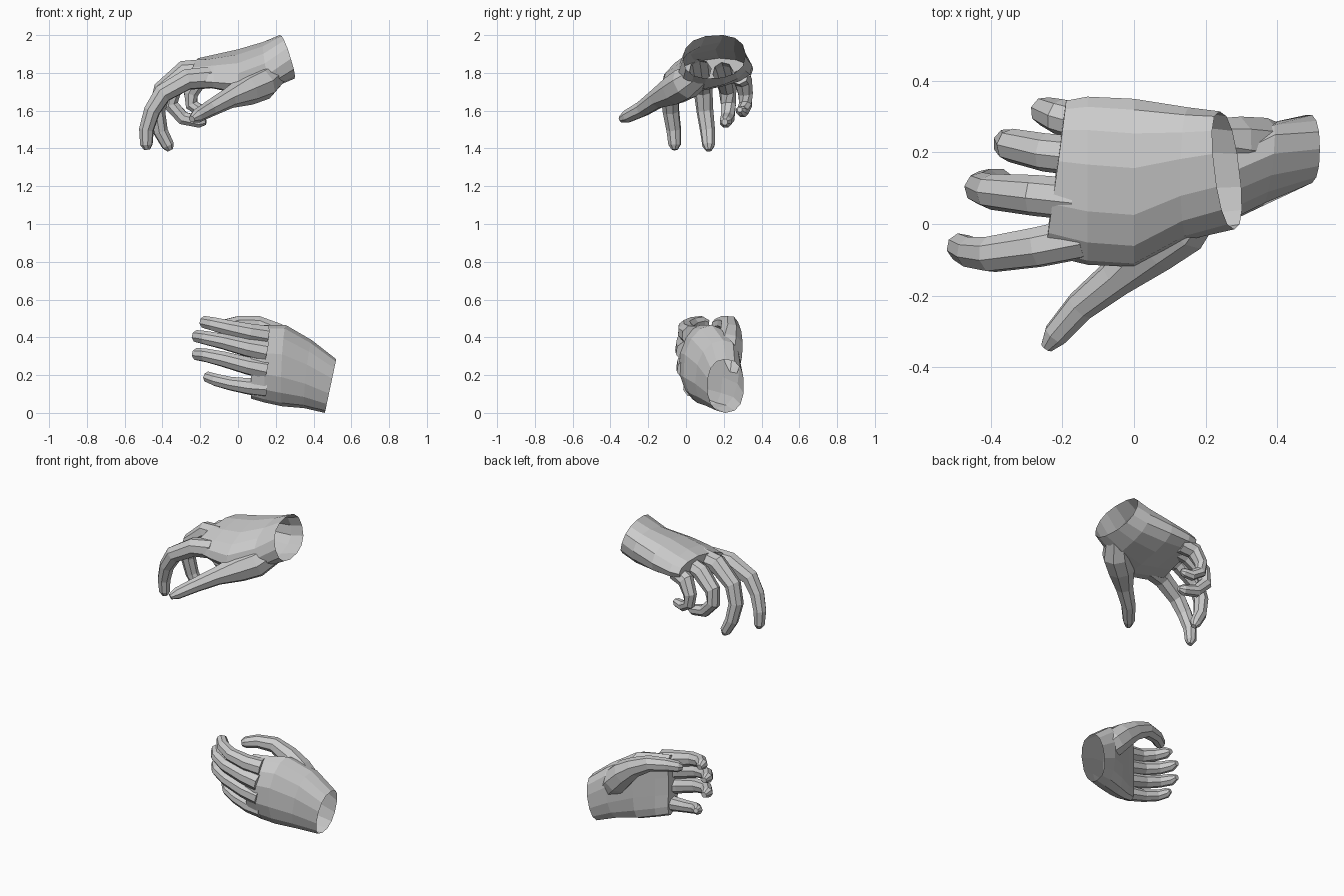
import bpy, bmesh, math
from mathutils import Vector


def make(name, rings):
    """Closed flat-shaded loft through a list of equal-sided rings."""
    bm = bmesh.new()
    loops = [[bm.verts.new(p) for p in r] for r in rings]
    n = len(loops[0])
    for a, b in zip(loops, loops[1:]):
        for i in range(n):
            j = (i + 1) % n
            bm.faces.new((a[i], a[j], b[j], b[i]))
    bm.faces.new(loops[0][::-1])
    bm.faces.new(loops[-1])
    bmesh.ops.recalc_face_normals(bm, faces=bm.faces)
    me = bpy.data.meshes.new(name)
    bm.to_mesh(me)
    bm.free()
    ob = bpy.data.objects.new(name, me)
    bpy.context.collection.objects.link(ob)
    return ob


def palm(name, sections, n=14):
    """Flattened sections: centre, width vector, back-of-hand vector, arch."""
    rings = []
    for c, u, v, arch in sections:
        c, u, v = Vector(c), Vector(u), Vector(v)
        ring = []
        for i in range(n):
            t = 2 * math.pi * i / n
            a = math.copysign(abs(math.cos(t)) ** 0.85, math.cos(t))
            b = math.copysign(abs(math.sin(t)) ** 0.85, math.sin(t))
            ring.append(c + u * a + v * (b - arch * a * a))
        rings.append(ring)
    return make(name, rings)


def finger(name, pts, n=8):
    """Tapered tube through (x, y, z, radius) points."""
    P = [Vector(p[:3]) for p in pts]
    rings, side = [], Vector((0.3, 0.5, 0.8))
    for k, p in enumerate(P):
        d = (P[min(k + 1, len(P) - 1)] - P[max(k - 1, 0)]).normalized()
        side = (side - d * side.dot(d)).normalized()
        up = d.cross(side)
        rings.append([p + pts[k][3] * (side * math.cos(2 * math.pi * i / n)
                                       + up * math.sin(2 * math.pi * i / n)) for i in range(n)])
    return make(name, rings)


def hand(name, sections, fingers):
    """Fuse palm and fingers, then open the wrist."""
    body = palm(name, sections)
    for i, f in enumerate(fingers):
        part = finger(name + "_finger", f)
        m = body.modifiers.new("join", 'BOOLEAN')
        m.operation, m.solver, m.object = 'UNION', 'EXACT', part
        dg = bpy.context.evaluated_depsgraph_get()
        me = bpy.data.meshes.new_from_object(body.evaluated_get(dg))
        body.modifiers.clear()
        body.data = me
        bpy.data.objects.remove(part)
    c, u, v, _ = sections[0]
    c, nrm = Vector(c), Vector(u).cross(Vector(v)).normalized()
    bm = bmesh.new()
    bm.from_mesh(body.data)
    cap = [f for f in bm.faces if all(abs((w.co - c).dot(nrm)) < 0.002 for w in f.verts)]
    bmesh.ops.delete(bm, geom=cap, context='FACES')
    bm.to_mesh(body.data)
    bm.free()
    return body


# Upper hand: back up, fingers drooping
hand("upper_hand", [
    ((0.26, 0.15, 1.885), (0.02, -0.165, -0.01), (-0.035, 0, 0.115), 0),
    ((0.15, 0.14, 1.84), (0, -0.185, -0.04), (-0.02, -0.01, 0.115), 0.1),
    ((0.0, 0.11, 1.815), (0, -0.235, -0.05), (0, -0.02, 0.1), 0.25),
    ((-0.13, 0.115, 1.815), (0, -0.235, -0.035), (0, -0.015, 0.075), 0.4),
    ((-0.22, 0.125, 1.815), (-0.03, -0.215, -0.03), (0, -0.01, 0.058), 0.5),
], [
    # thumb
    [(0.2, 0.08, 1.8, .07), (0.13, 0, 1.745, .09), (0.05, -0.06, 1.71, .083),
     (-0.05, -0.15, 1.665, .055), (-0.15, -0.23, 1.61, .044), (-0.22, -0.31, 1.57, .036),
     (-0.245, -0.345, 1.555, .018)],
    # index
    [(-0.15, -0.04, 1.775, .06), (-0.27, -0.065, 1.765, .058), (-0.40, -0.085, 1.69, .052),
     (-0.455, -0.08, 1.6, .045), (-0.485, -0.065, 1.5, .04), (-0.485, -0.06, 1.42, .034),
     (-0.48, -0.06, 1.393, .016)],
    # middle
    [(-0.17, 0.07, 1.815, .06), (-0.28, 0.08, 1.81, .058), (-0.4, 0.09, 1.71, .05),
     (-0.43, 0.1, 1.6, .045), (-0.41, 0.115, 1.49, .04), (-0.37, 0.12, 1.415, .034),
     (-0.358, 0.12, 1.39, .016)],
    # ring
    [(-0.15, 0.19, 1.815, .056), (-0.25, 0.2, 1.79, .054), (-0.345, 0.22, 1.71, .047),
     (-0.355, 0.225, 1.63, .042), (-0.29, 0.22, 1.56, .038), (-0.2, 0.21, 1.54, .033),
     (-0.17, 0.205, 1.54, .016)],
    # little
    [(-0.13, 0.28, 1.79, .054), (-0.21, 0.3, 1.765, .05), (-0.25, 0.315, 1.69, .041),
     (-0.245, 0.315, 1.63, .036), (-0.19, 0.3, 1.595, .033), (-0.14, 0.29, 1.6, .028),
     (-0.12, 0.285, 1.605, .014)],
])

# Lower hand: on its side, thumb on top, palm facing the rear
hand("lower_hand", [
    ((0.49, 0.21, 0.142), (0.03, 0, 0.142), (0, -0.097, 0), 0),
    ((0.37, 0.165, 0.205), (0.02, 0.02, 0.18), (-0.01, -0.115, 0), 0.1),
    ((0.24, 0.09, 0.25), (0.01, 0.01, 0.215), (-0.01, -0.105, 0), 0.35),
    ((0.14, 0.04, 0.26), (0, 0, 0.205), (0, -0.078, 0), 0.5),
    ((0.07, 0.025, 0.27), (0, 0, 0.195), (0, -0.055, 0), 0.6),
], [
    # thumb
    [(0.42, 0.2, 0.21, .07), (0.35, 0.215, 0.29, .085), (0.28, 0.225, 0.36, .078),
     (0.2, 0.235, 0.42, .06), (0.1, 0.23, 0.468, .048), (0, 0.2, 0.475, .04),
     (-0.06, 0.165, 0.465, .034), (-0.08, 0.15, 0.46, .018)],
    # index
    [(0.15, 0.03, 0.41, .055), (0.06, 0.005, 0.425, .05), (-0.05, 0, 0.45, .043),
     (-0.13, 0.035, 0.47, .038), (-0.175, 0.085, 0.48, .034), (-0.18, 0.12, 0.475, .017)],
    # middle
    [(0.15, 0, 0.325, .055), (0.05, -0.01, 0.345, .049), (-0.08, -0.01, 0.378, .042),
     (-0.17, 0.03, 0.397, .038), (-0.215, 0.09, 0.405, .034), (-0.22, 0.13, 0.405, .017)],
    # ring
    [(0.15, 0.005, 0.23, .055), (0.05, -0.005, 0.25, .048), (-0.08, 0, 0.285, .042),
     (-0.17, 0.035, 0.305, .037), (-0.215, 0.09, 0.31, .034), (-0.22, 0.13, 0.31, .017)],
    # little
    [(0.15, 0.035, 0.135, .052), (0.06, 0.03, 0.14, .045), (-0.04, 0.045, 0.155, .037),
     (-0.12, 0.07, 0.175, .034), (-0.16, 0.11, 0.19, .03), (-0.165, 0.135, 0.195, .015)],
])
